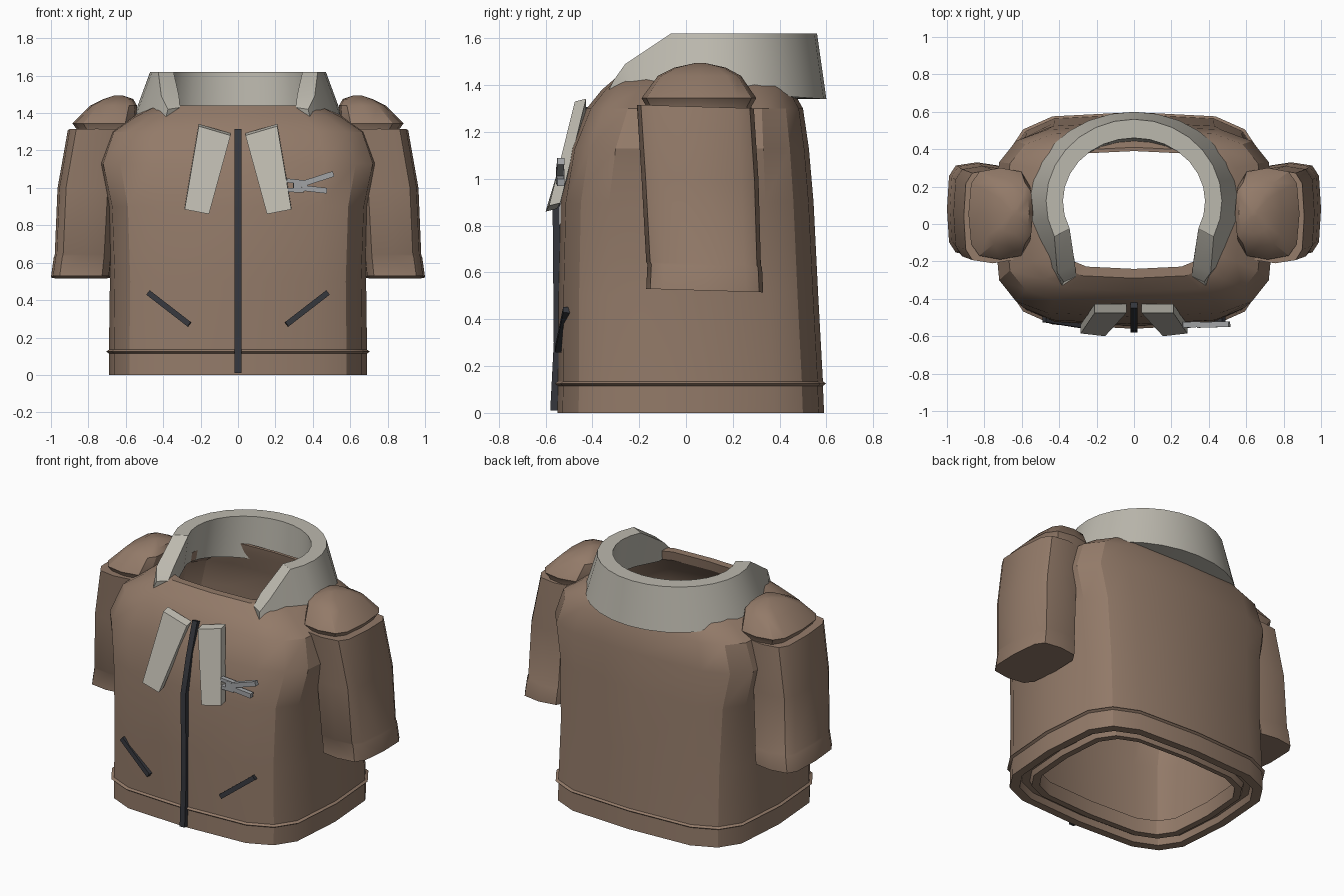
import bpy, bmesh, math
from mathutils import Vector

if "Cube" in bpy.data.objects:
    bpy.data.objects.remove(bpy.data.objects["Cube"])


def material(name, rgb):
    m = bpy.data.materials.new(name)
    m.diffuse_color = (*rgb, 1)
    m.use_nodes = True
    m.node_tree.nodes["Principled BSDF"].inputs["Base Color"].default_value = m.diffuse_color
    return m


BROWN = material("brown_cloth", (0.29, 0.195, 0.14))
CREAM = material("grey_fleece", (0.5, 0.48, 0.42))
DARK = material("dark_zip", (0.035, 0.037, 0.045))
METAL = material("metal", (0.36, 0.37, 0.38))


def finish(name, bm, mat, angle=30):
    bmesh.ops.recalc_face_normals(bm, faces=bm.faces[:])
    me = bpy.data.meshes.new(name)
    bm.to_mesh(me)
    bm.free()
    ob = bpy.data.objects.new(name, me)
    bpy.context.collection.objects.link(ob)
    me.materials.append(mat)
    bpy.ops.object.select_all(action='DESELECT')
    ob.select_set(True)
    bpy.context.view_layer.objects.active = ob
    bpy.ops.object.shade_smooth_by_angle(angle=math.radians(angle))
    return ob


def loft(name, sections, mat, caps=True, loop=False, angle=30):
    """Skin a list of closed point rings; cap the ends or join last to first."""
    bm = bmesh.new()
    rows = [[bm.verts.new(p) for p in s] for s in sections]
    for a, b in zip(rows, rows[1:] + rows[:1] if loop else rows[1:]):
        for i in range(len(a)):
            j = (i + 1) % len(a)
            bm.faces.new((a[i], a[j], b[j], b[i]))
    if caps and not loop:
        bm.faces.new(rows[0])
        bm.faces.new(rows[-1])
    return finish(name, bm, mat, angle)


def ring(z, x0, x1, y0, y1, n=16, p=0.5, shear=0.0):
    """Rounded-rectangle ring filling x0..x1, y0..y1 at height z."""
    pts = []
    for i in range(n):
        t = 2 * math.pi * i / n
        c, s = math.cos(t), math.sin(t)
        x = (x0 + x1) / 2 + (x1 - x0) / 2 * math.copysign(abs(c) ** p, c)
        y = (y0 + y1) / 2 + (y1 - y0) / 2 * math.copysign(abs(s) ** p, s)
        pts.append((x, y, z + shear * y))
    return pts


def flip(sections):
    return [[(-x, y, z) for x, y, z in s] for s in sections]


def bar(name, path, w, d, mat):
    """Rectangular strip along a path, w wide across the front, d deep in y."""
    pts = [Vector(p) for p in path]
    secs = []
    for i, p in enumerate(pts):
        t = (pts[min(i + 1, len(pts) - 1)] - pts[max(i - 1, 0)]).normalized()
        side = t.cross(Vector((0, 1, 0))).normalized() * w / 2
        out = side.cross(t).normalized() * d / 2
        secs.append([p + side + out, p - side + out, p - side - out, p + side - out])
    return loft(name, secs, mat)


# Body: outer wall, neck rim, inner wall and folded bottom rim in one closed loft
body = [(0.0, .69, -.55, .59), (.115, .69, -.547, .585), (.125, .705, -.56, .598),
        (.135, .69, -.547, .585), (.5, .685, -.545, .565), (.9, .70, -.535, .545),
        (1.13, .75, -.495, .525), (1.3, .69, -.425, .50), (1.38, .57, -.36, .455),
        (1.44, .45, -.29, .41), (1.44, .41, -.24, .39), (1.38, .42, -.25, .40),
        (1.27, .58, -.35, .43), (1.1, .64, -.42, .46), (.5, .60, -.46, .49),
        (.12, .58, -.44, .49), (.1, .54, -.40, .46), (.005, .54, -.40, .46),
        (.005, .58, -.44, .49), (.04, .59, -.45, .50), (.04, .63, -.49, .53),
        (0.0, .64, -.50, .54)]
loft("jacket_body", [ring(z, -w, w, a, b) for z, w, a, b in body], BROWN, loop=True)

# Sleeves with cuffs, and domed shoulder caps
sleeve = [(1.31, .60, .87, -.17, .26), (1.31, .60, .91, -.21, .29), (1.0, .65, .965, -.19, .31),
          (.64, .67, .98, -.17, .32), (.63, .67, .985, -.165, .325), (.525, .68, 1.0, -.17, .33)]
sleeve = [ring(*s, n=12, shear=-0.03) for s in sleeve]
cap = [(1.24, .56, .85, -.16, .27), (1.31, .55, .86, -.17, .28), (1.345, .545, .885, -.19, .30),
       (1.44, .54, .79, -.12, .235), (1.475, .56, .72, -.05, .17), (1.495, .62, .66, .04, .08)]
cap = [ring(*s, n=12, p=0.6) for s in cap]
for side, f in (("right", lambda s: s), ("left", flip)):
    loft(side + "_sleeve", f(sleeve), BROWN)
    loft(side + "_shoulder_cap", f(cap), BROWN)

# Stand-up collar: four-point section swept round the neck, tapering to front tips
half = []
for k in range(10):
    t = math.radians(115 * k / 9)
    s, c = math.sin(t), math.cos(t)
    zb = 1.34 + 0.05 * (1 - c) / 1.4
    half.append([(.56 * s, .12 + .48 * c, zb), (.47 * s, .12 + .44 * c, 1.62),
                 (.38 * s, .12 + .34 * c, 1.62), (.42 * s, .12 + .32 * c, zb)])
half.append([(.45, -.22, 1.38), (.41, -.26, 1.49), (.315, -.22, 1.49), (.32, -.18, 1.38)])
half.append([(.385, -.33, 1.38), (.375, -.31, 1.42), (.31, -.28, 1.43), (.32, -.26, 1.38)])
loft("collar", flip(half[:0:-1]) + half, CREAM)

# Front lapel flaps
flap_front = [(.04, -.475, 1.28), (.21, -.475, 1.33), (.285, -.585, .885), (.155, -.60, .86)]
flap = [flap_front, [(x, y + .048, z + .012) for x, y, z in flap_front]]
loft("right_flap", flap, CREAM)
loft("left_flap", flip(flap), CREAM)

# Centre zip and slanted pocket zips
bar("centre_zip", [(0, -.435, 1.31), (0, -.50, 1.1), (0, -.555, .88), (0, -.55, .3),
                   (0, -.565, .01)], .036, .03, DARK)
for sx, side in ((1, "right"), (-1, "left")):
    bar(side + "_pocket_zip", [(sx * .26, -.545, .27), (sx * .48, -.51, .44)], .03, .03, DARK)

# Small metal puller pinned beside the right flap
for i, (a, b, w) in enumerate([((.26, 1.04), (.35, 1.03), .022), ((.26, .99), (.35, .985), .022),
                               ((.295, 1.01), (.355, 1.01), .06), ((.34, 1.02), (.51, 1.075), .03),
                               ((.34, 1.0), (.475, .985), .03)]):
    bar("puller_part_%d" % (i + 1), [(a[0], -.54, a[1]), (b[0], -.535, b[1])], w, .03, METAL)
